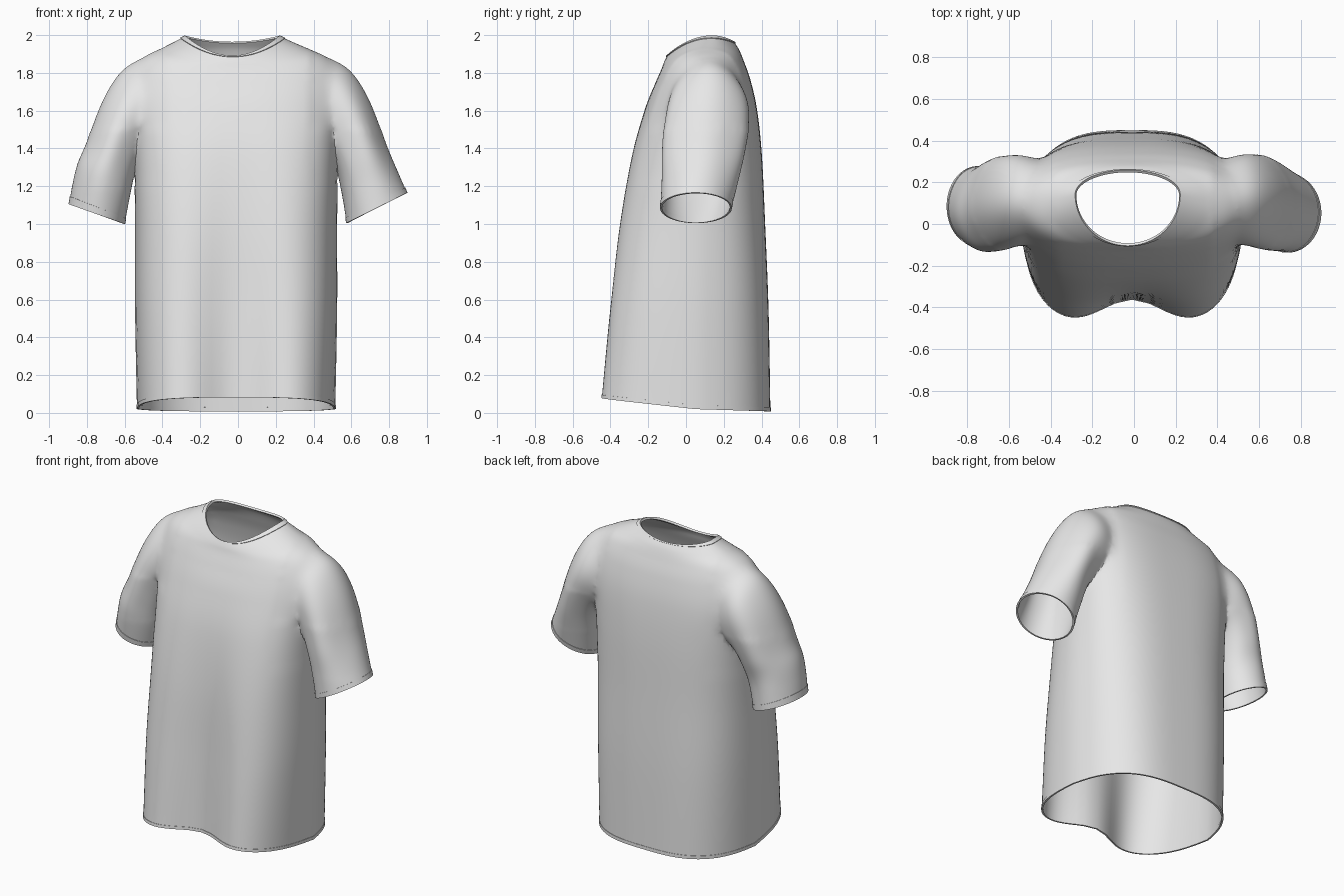
import bpy, bmesh, math
from mathutils import Vector

if "Cube" in bpy.data.objects:
    bpy.data.objects.remove(bpy.data.objects["Cube"])

cloth = bpy.data.materials.new("light_grey_cloth")
cloth.diffuse_color = (0.8, 0.8, 0.8, 1)
cloth.use_nodes = True
cloth.node_tree.nodes["Principled BSDF"].inputs["Base Color"].default_value = cloth.diffuse_color
SEG = 96

# Body levels: front y, z | half width, side y, z | back y, z |
# squareness, front dip, centre x, front taper, back taper
BODY = [
    (-.51, .082, .525, .05, .02, .447, .008, 3.0, .15, -.01, .05, .16),
    (-.45, .55, .535, .05, .55, .437, .55, 3.0, .105, -.01, .05, .14),
    (-.385, 1.0, .535, .06, 1.0, .419, 1.0, 2.9, .06, -.01, .05, .11),
    (-.302, 1.36, .54, .07, 1.36, .402, 1.36, 2.9, .02, -.01, .04, .06),
    (-.22, 1.6, .545, .08, 1.6, .377, 1.6, 2.9, 0, -.01, .02, .01),
    (-.165, 1.74, .54, .09, 1.765, .342, 1.76, 2.7, 0, -.01, .01, 0),
    (-.13, 1.82, .50, .10, 1.88, .307, 1.86, 2.4, 0, -.015, 0, 0),
    (-.115, 1.86, .375, .11, 1.935, .28, 1.925, 2.2, 0, -.02, 0, 0),
    (-.10, 1.89, .25, .14, 1.994, .255, 1.962, 2.0, 0, -.03, 0, 0),
]

# Sleeve levels: outer x, z | inner x, z | front y, back y
SLEEVE = [
    (.41, 1.89, .25, 1.50, -.04, .27),
    (.525, 1.865, .33, 1.46, -.07, .30),
    (.62, 1.80, .42, 1.41, -.10, .335),
    (.715, 1.64, .49, 1.36, -.12, .33),
    (.79, 1.43, .53, 1.28, -.13, .305),
    (.845, 1.30, .56, 1.15, -.13, .275),
]
CUFF = {1: (.905, 1.165, .585, 1.005, -.135, .24),
        -1: (.885, 1.105, .59, 1.00, -.105, .275)}


def level(rows, t):
    """Smooth interpolation of the level table at position t."""
    n = len(rows) - 1
    i = min(int(t), n - 1)
    f = t - i
    a, b, c, d = (rows[max(0, min(n, i + k))] for k in (-1, 0, 1, 2))
    return [q + .5 * f * (r - p + f * (2*p - 5*q + 4*r - s + f * (3*(q - r) + s - p)))
            for p, q, r, s in zip(a, b, c, d)]


def body_ring(t):
    yf, zf, hw, ys, zs, yb, zb, n, dip, cx, tf, tb = level(BODY, t)
    ring = []
    for k in range(SEG):
        a = 2 * math.pi * k / SEG
        c, s = math.cos(a), math.sin(a)
        p = abs(s) ** (2 / n)
        ye, ze, taper = (yb, zb, tb) if s > 0 else (yf, zf, tf)
        x = hw * math.copysign(abs(c) ** (2 / n), c) * (1 - taper * p)
        y = ys + (ye - ys) * p
        if s < 0:
            y += dip * math.exp(-(x / .22) ** 2)
        rise = p if t < 2 else s * s
        ring.append(Vector((x + cx, y, zs + (ze - zs) * rise)))
    return ring


def sleeve_ring(t, side):
    rows = SLEEVE + [CUFF[side]]
    ox, oz, ix, iz, y0, y1 = level(rows, t)
    mid = Vector((side * (ox + ix) / 2 - .01, (y0 + y1) / 2, (oz + iz) / 2))
    u = Vector((side * (ox - ix) / 2, 0, (oz - iz) / 2))
    v = Vector((0, (y1 - y0) / 2, 0))
    fold = .025 * math.sin(math.pi * t / (len(rows) - 1))
    ring = []
    for k in range(SEG):
        a = 2 * math.pi * k / SEG
        r = 1 + fold * math.cos(5 * a + .6)
        ring.append(mid + r * (u * math.cos(a) - side * v * math.sin(a)))
    return ring


def loft(name, rings, capped=False):
    """Skin the rings; optional fan caps. Returns object and cap centres."""
    bm = bmesh.new()
    vs = [[bm.verts.new(p) for p in r] for r in rings]
    for lo, hi in zip(vs, vs[1:]):
        for k in range(SEG):
            m = (k + 1) % SEG
            bm.faces.new((lo[k], lo[m], hi[m], hi[k]))
    centres = []
    if capped:
        for r in (vs[0], vs[-1]):
            c = sum((v.co for v in r), Vector()) / SEG
            centres.append(c)
            cv = bm.verts.new(c)
            for k in range(SEG):
                bm.faces.new((r[k], r[(k + 1) % SEG], cv))
        bmesh.ops.recalc_face_normals(bm, faces=bm.faces)
    me = bpy.data.meshes.new(name)
    bm.to_mesh(me)
    bm.free()
    me.materials.append(cloth)
    ob = bpy.data.objects.new(name, me)
    bpy.context.collection.objects.link(ob)
    return ob, centres


def apply_mod(ob, kind, **props):
    m = ob.modifiers.new(kind, kind)
    for key, val in props.items():
        setattr(m, key, val)
    bpy.ops.object.select_all(action='DESELECT')
    bpy.context.view_layer.objects.active = ob
    ob.select_set(True)
    bpy.ops.object.modifier_apply(modifier=m.name)


def finish(ob, thickness, offset):
    apply_mod(ob, 'SOLIDIFY', thickness=thickness, offset=offset)
    bpy.ops.object.shade_smooth_by_angle(angle=math.radians(50))


def span(a, b, n):
    return [a + (b - a) * i / n for i in range(n + 1)]


# Shirt body joined with both sleeves
top = len(BODY) - 1
end = len(SLEEVE)
shirt, openings = loft("shirt_body_and_sleeves",
                       [body_ring(t) for t in span(0, top, 64)], True)
for side in (1, -1):
    sleeve, caps = loft("sleeve_tool",
                        [sleeve_ring(t, side) for t in span(0, end, 48)], True)
    openings.append(caps[1])
    apply_mod(shirt, 'BOOLEAN', operation='UNION', solver='EXACT', object=sleeve)
    bpy.data.objects.remove(sleeve)

# Open the hem, neck and cuffs, then soften the armhole seams
bm = bmesh.new()
bm.from_mesh(shirt.data)
bmesh.ops.delete(bm, context='VERTS', geom=[
    v for v in bm.verts if any((v.co - c).length < 1e-4 for c in openings)])
bmesh.ops.remove_doubles(bm, verts=bm.verts, dist=.003)
for low, repeats in ((1.2, 6), (1.5, 24)):
    soft = [v for v in bm.verts
            if abs(v.co.x) > .38 and v.co.z > low and not v.is_boundary]
    for _ in range(repeats):
        bmesh.ops.smooth_vert(bm, verts=soft, factor=.5,
                              use_axis_x=True, use_axis_y=True, use_axis_z=True)
bm.to_mesh(shirt.data)
bm.free()
finish(shirt, .006, -1)

# Neck rib
rib, _ = loft("neck_rib", [body_ring(t) for t in span(top - .28, top, 6)])
finish(rib, .014, -.3)

# Folded hems on the bottom and cuffs
hem, _ = loft("bottom_hem", [body_ring(t) for t in span(0, .07, 3)])
finish(hem, .011, -.5)
for side, label in ((1, "right"), (-1, "left")):
    cuff, _ = loft(label + "_cuff_hem",
                   [sleeve_ring(t, side) for t in span(end - .27, end, 3)])
    finish(cuff, .011, -.5)
